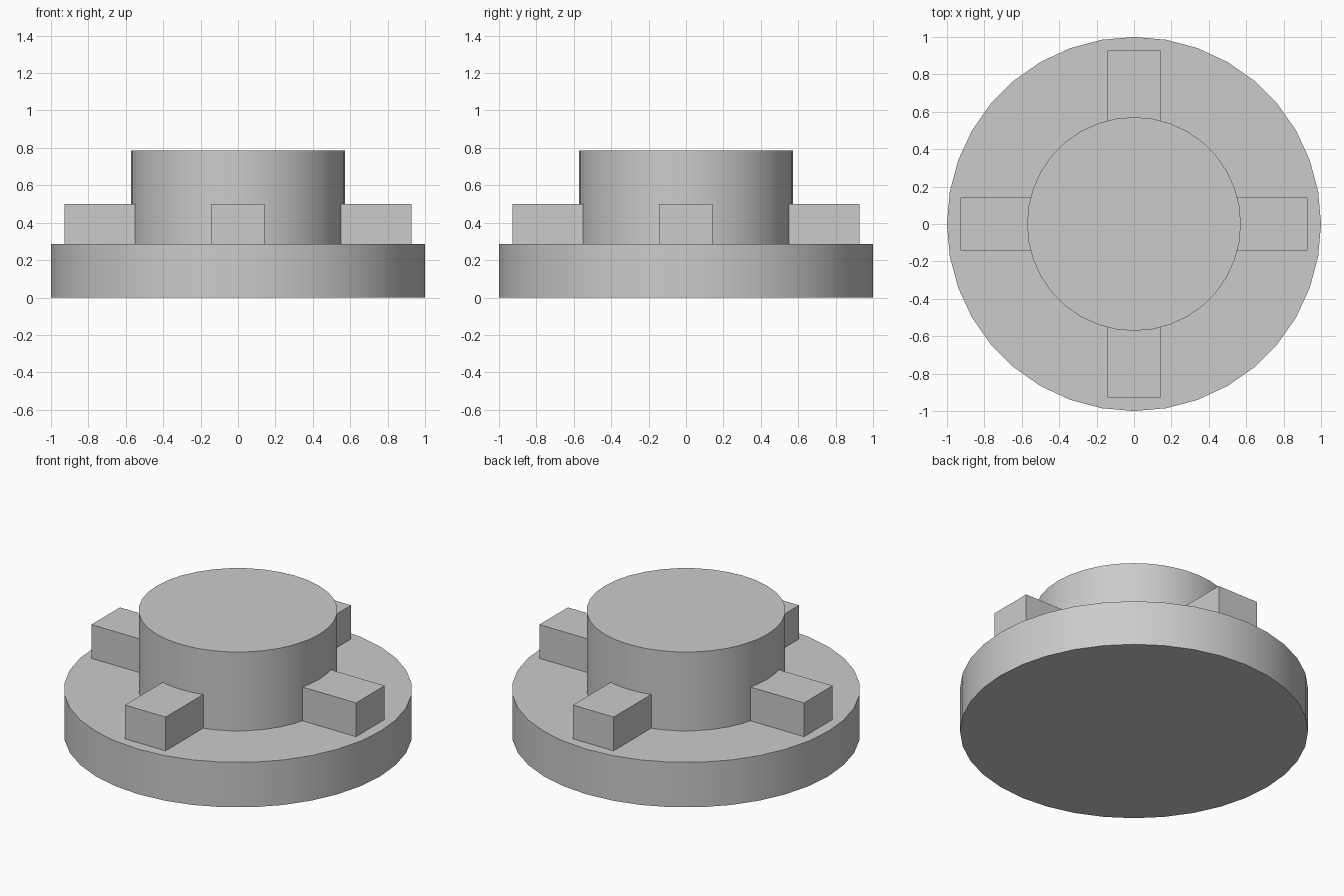
import bpy
import math
from mathutils import Matrix

cube = bpy.data.objects.get("Cube")
if cube:
    bpy.data.objects.remove(cube, do_unlink=True)

UNIT = 1 / 14          # design module
SIDES = 36
BASE_TOP = 4 * UNIT

grey = bpy.data.materials.new("plain grey")
grey.use_nodes = True
grey.diffuse_color = (0.6, 0.6, 0.6, 1)
grey.node_tree.nodes["Principled BSDF"].inputs["Base Color"].default_value = (0.6, 0.6, 0.6, 1)


def disc(name, radius, bottom, top):
    """Upright cylinder with smooth walls and crisp rims."""
    bpy.ops.mesh.primitive_cylinder_add(
        vertices=SIDES, radius=radius, depth=top - bottom,
        location=(0, 0, (bottom + top) / 2))
    obj = bpy.context.object
    obj.name = name
    obj.data.materials.append(grey)
    bpy.ops.object.shade_smooth_by_angle(angle=math.radians(30))
    return obj


def lug(name, angle):
    """Radial block whose inner end is buried in the hub."""
    inner, outer = 7 * UNIT, 13 * UNIT
    width, height = 4 * UNIT, 3 * UNIT
    bpy.ops.mesh.primitive_cube_add(size=1)
    obj = bpy.context.object
    obj.name = name
    place = Matrix.Translation(((inner + outer) / 2, 0, BASE_TOP + height / 2))
    size = Matrix.Diagonal((outer - inner, width, height, 1))
    obj.data.transform(Matrix.Rotation(angle, 4, "Z") @ place @ size)
    obj.data.materials.append(grey)
    return obj


# Round flange and central hub
disc("base_flange", 14 * UNIT, 0, BASE_TOP)
disc("central_hub", 8 * UNIT, BASE_TOP, 11 * UNIT)

# Four lugs around the hub
for i, side in enumerate(("left", "back", "right", "front")):
    lug(side + "_lug", i * math.pi / 2)
